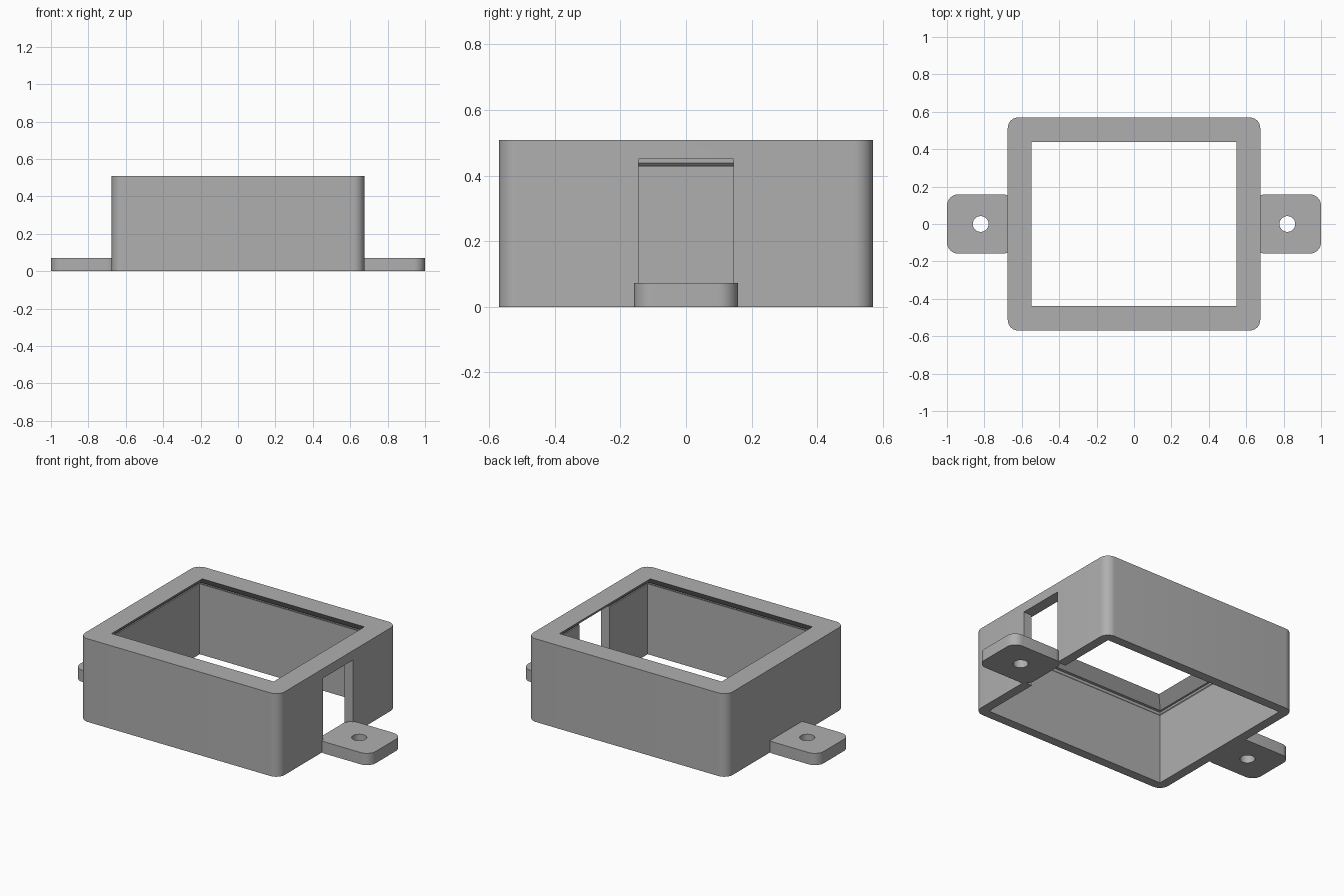
import bpy, bmesh, math

cube = bpy.data.objects.get("Cube")
if cube:
    bpy.data.objects.remove(cube, do_unlink=True)

HX, HY, TOP = 0.675, 0.57, 0.508      # housing half sizes and height
WALL, CEIL = 0.057, 0.45              # wall thickness and ceiling height
OPEN_X, OPEN_Y = 0.548, 0.438         # window half sizes at the top face
TAB_IN, TAB_W, TAB_H = 0.64, 0.158, 0.072

grey = bpy.data.materials.new("plain grey")
grey.use_nodes = True
colour = (0.43, 0.43, 0.43, 1)
grey.diffuse_color = colour
grey.node_tree.nodes["Principled BSDF"].inputs["Base Color"].default_value = colour


def rect(hx, hy, cx=0):
    return [(cx + sx * hx, sy * hy) for sx, sy in ((1, 1), (-1, 1), (-1, -1), (1, -1))]


def rounded_rect(hx, hy, r, cx=0, steps=10):
    pts = []
    for i, (x, y) in enumerate(rect(hx - r, hy - r, cx)):
        for k in range(steps + 1):
            a = math.pi / 2 * (i + k / steps)
            pts.append((x + r * math.cos(a), y + r * math.sin(a)))
    return pts


def circle(r, cx, n=40):
    return [(cx + r * math.cos(2 * math.pi * i / n), r * math.sin(2 * math.pi * i / n))
            for i in range(n)]


def loft(name, lower, z0, z1, upper=None):
    """Solid between two matching outlines."""
    bm = bmesh.new()
    low = [bm.verts.new((x, y, z0)) for x, y in lower]
    high = [bm.verts.new((x, y, z1)) for x, y in (upper or lower)]
    bm.faces.new(low[::-1])
    bm.faces.new(high)
    n = len(low)
    for i in range(n):
        j = (i + 1) % n
        bm.faces.new((low[i], low[j], high[j], high[i]))
    mesh = bpy.data.meshes.new(name)
    bm.to_mesh(mesh)
    bm.free()
    mesh.materials.append(grey)
    obj = bpy.data.objects.new(name, mesh)
    bpy.context.collection.objects.link(obj)
    return obj


def activate(obj):
    bpy.ops.object.select_all(action='DESELECT')
    obj.select_set(True)
    bpy.context.view_layer.objects.active = obj


def cut(obj, *cutters):
    activate(obj)
    for c in cutters:
        c.hide_render = True
        mod = obj.modifiers.new("cut", 'BOOLEAN')
        mod.operation, mod.solver, mod.object = 'DIFFERENCE', 'EXACT', c
        bpy.ops.object.modifier_apply(modifier=mod.name)
        bpy.data.objects.remove(c, do_unlink=True)
    activate(obj)
    bpy.ops.object.shade_smooth_by_angle(angle=math.radians(30))


# Housing: open underneath, window flaring downwards, doorway on one end
e = 0.02
flare = TOP - CEIL
housing = loft("housing", rounded_rect(HX, HY, 0.057), 0, TOP)
cut(housing,
    loft("cavity_cutter", rect(HX - WALL, HY - WALL), -0.1, CEIL),
    loft("window_cutter", rect(OPEN_X + flare + e, OPEN_Y + flare + e), CEIL - e, TOP + e,
         rect(OPEN_X - e, OPEN_Y - e)),
    loft("doorway_cutter", rect(0.1, 0.145, HX - 0.03), -0.1, CEIL))

# Mounting tabs with screw holes
for side, label in ((1, "left"), (-1, "right")):
    cx = side * (1 + TAB_IN) / 2
    tab = loft(label + "_mounting_tab",
               rounded_rect((1 - TAB_IN) / 2, TAB_W, 0.06, cx), 0, TAB_H)
    cut(tab, loft("screw_hole_cutter", circle(0.042, cx), -0.1, 0.2))
